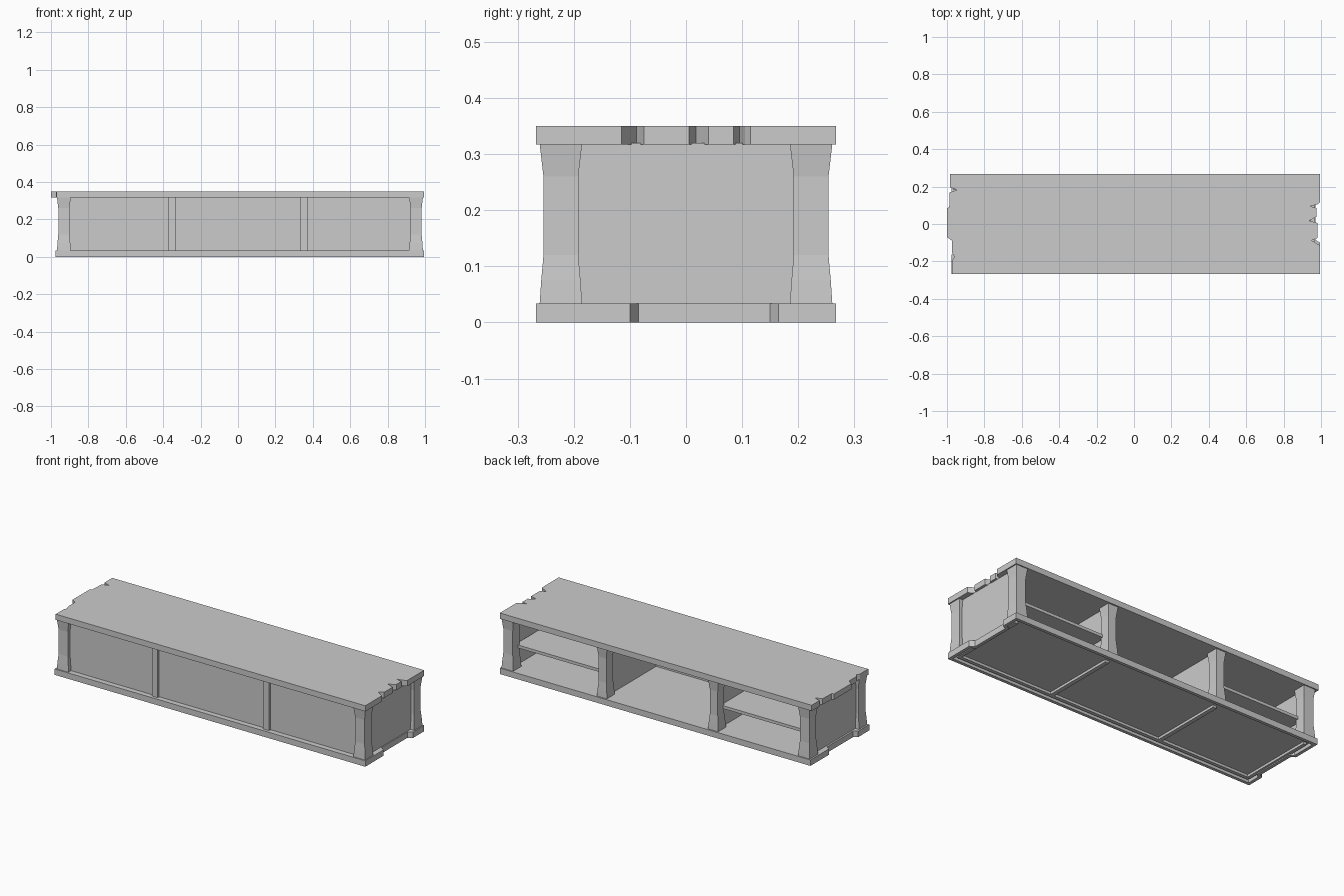
import bpy, bmesh

if "Cube" in bpy.data.objects:
    bpy.data.objects.remove(bpy.data.objects["Cube"])


def finish(bm, name):
    bmesh.ops.recalc_face_normals(bm, faces=bm.faces)
    mesh = bpy.data.meshes.new(name)
    bm.to_mesh(mesh)
    bm.free()
    obj = bpy.data.objects.new(name, mesh)
    bpy.context.collection.objects.link(obj)
    return obj


def box(name, x0, x1, y0, y1, z0, z1):
    bm = bmesh.new()
    bmesh.ops.create_cube(bm, size=1)
    for v in bm.verts:
        v.co.x = x0 + (v.co.x + 0.5) * (x1 - x0)
        v.co.y = y0 + (v.co.y + 0.5) * (y1 - y0)
        v.co.z = z0 + (v.co.z + 0.5) * (z1 - z0)
    return finish(bm, name)


def slab(name, outline, z0, z1, hollow=0):
    """Extrude an outline upwards, optionally hollowing the underside."""
    bm = bmesh.new()
    base = bm.faces.new([bm.verts.new((x, y, z0)) for x, y in outline])
    ext = bmesh.ops.extrude_face_region(bm, geom=[base], use_keep_orig=True)
    for v in ext["geom"]:
        if isinstance(v, bmesh.types.BMVert):
            v.co.z = z1
    bmesh.ops.recalc_face_normals(bm, faces=bm.faces)
    if hollow:
        bmesh.ops.inset_region(bm, faces=[base], thickness=0.018, use_even_offset=True)
        inner = bmesh.ops.inset_region(bm, faces=[base], thickness=0.0005, use_even_offset=True)
        for v in base.verts:
            v.co.z += hollow
    return finish(bm, name)


def waisted_post(name, x, y, hx=0.037, hy=0.038):
    """Square timber post, slimmer through the middle."""
    bm = bmesh.new()
    rings = []
    for z, pinch in [(0.03, 0), (0.075, 0.003), (0.12, 0.007), (0.26, 0.007), (0.32, 0)]:
        a, b = hx - pinch, hy - pinch
        rings.append([bm.verts.new((x + sx * a, y + sy * b, z))
                      for sx, sy in [(-1, -1), (1, -1), (1, 1), (-1, 1)]])
    for lo, hi in zip(rings, rings[1:]):
        for i in range(4):
            j = (i + 1) % 4
            bm.faces.new((lo[i], lo[j], hi[j], hi[i]))
    bm.faces.new(rings[0][::-1])
    bm.faces.new(rings[-1])
    return finish(bm, name)


# Countertop with splintered ends
top_outline = [
    (-0.97, -0.267), (0.995, -0.267), (0.995, -0.115), (0.95, -0.088),
    (0.98, -0.075), (0.98, 0.005), (0.937, 0.018), (0.977, 0.04),
    (0.977, 0.085), (0.942, 0.095), (0.98, 0.105), (0.995, 0.115),
    (0.995, 0.267), (-0.985, 0.267), (-0.985, 0.197), (-0.945, 0.182),
    (-0.985, 0.17), (-0.988, 0.09), (-1.0, 0.085), (-1.0, -0.07),
    (-0.972, -0.09), (-0.972, -0.155), (-0.96, -0.175), (-0.97, -0.19)]
slab("countertop", top_outline, 0.317, 0.35)

# Base board, stepped ends and hollow underneath
base_outline = [
    (-0.977, -0.267), (0.995, -0.267), (0.995, -0.10), (0.97, -0.085),
    (0.97, 0.15), (0.995, 0.165), (0.995, 0.267), (-0.977, 0.267),
    (-0.977, 0.10), (-0.955, 0.085), (-0.955, -0.15), (-0.977, -0.165)]
slab("base_board", base_outline, 0.0, 0.034, hollow=0.02)

# Corner posts
for side, x in (("left", -0.931), ("right", 0.952)):
    for place, y in (("front", -0.223), ("back", 0.223)):
        waisted_post(f"{place}_{side}_post", x, y)

# Front and end panels
box("front_panel", -0.94, 0.96, -0.236, -0.216, 0.006, 0.32)
box("left_end_panel", -0.945, -0.925, -0.22, 0.22, 0.006, 0.32)
box("right_end_panel", 0.945, 0.965, -0.22, 0.22, 0.006, 0.32)

# Dividers with front stiles and waisted back posts, plus outer-bay shelves
for side, s in (("left", -1), ("right", 1)):
    x = s * 0.353
    box(f"{side}_front_stile", x - 0.018, x + 0.018, -0.25, -0.22, 0.03, 0.32)
    box(f"{side}_divider", x - 0.012, x + 0.012, -0.22, 0.21, 0.006, 0.32)
    waisted_post(f"{side}_divider_post", x, 0.223, 0.032, 0.036)
    x0, x1 = sorted((x, s * 0.94))
    box(f"{side}_shelf", x0, x1, -0.22, 0.205, 0.145, 0.162)
